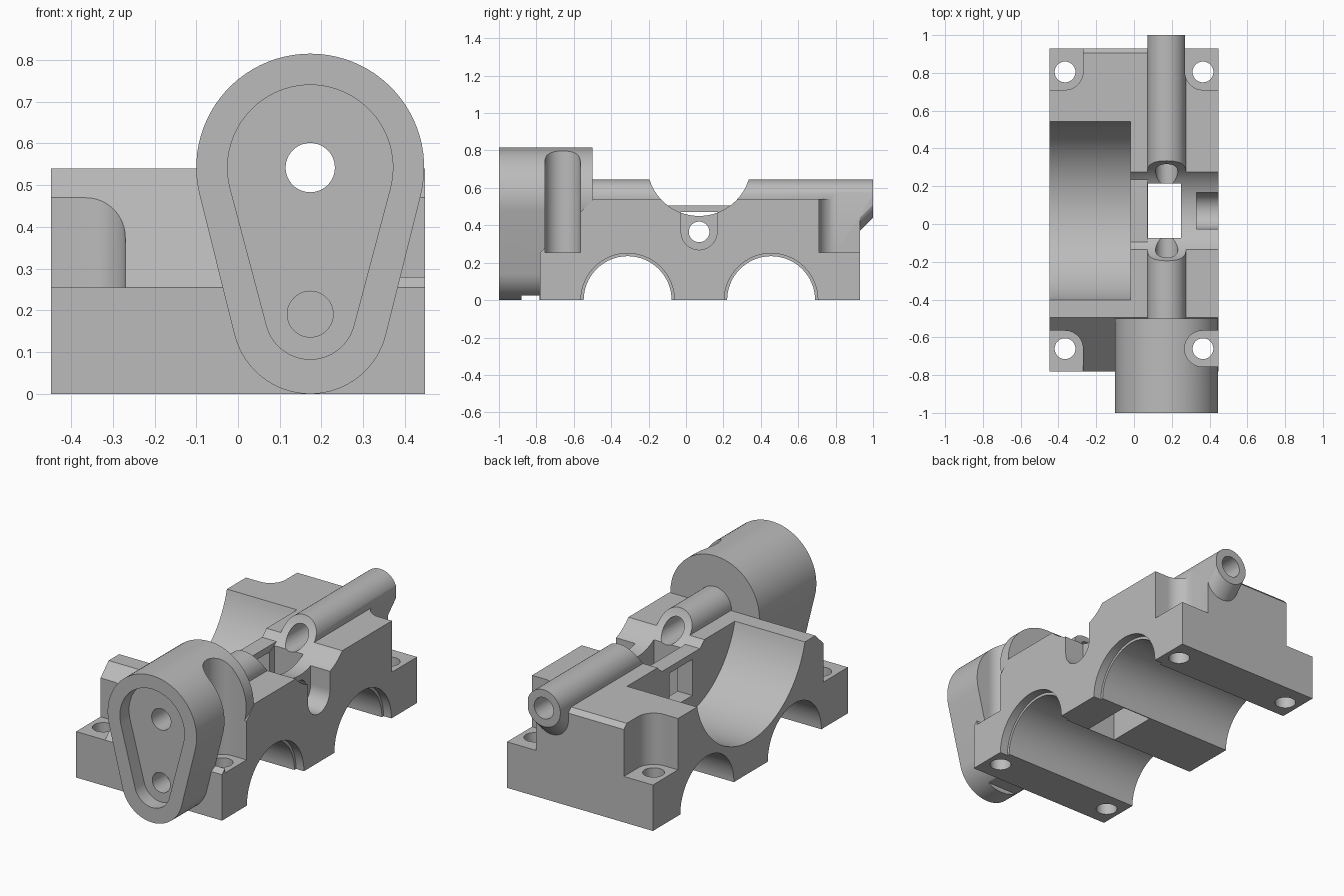
import bpy, bmesh, math
from mathutils import Vector

if "Cube" in bpy.data.objects:
    bpy.data.objects.remove(bpy.data.objects["Cube"])

grey = bpy.data.materials.new("cast_grey")
grey.diffuse_color = (0.5, 0.5, 0.5, 1)
grey.use_nodes = True
grey.node_tree.nodes["Principled BSDF"].inputs["Base Color"].default_value = grey.diffuse_color


def to_object(name, bm):
    bmesh.ops.recalc_face_normals(bm, faces=bm.faces)
    me = bpy.data.meshes.new(name)
    bm.to_mesh(me)
    bm.free()
    me.materials.append(grey)
    ob = bpy.data.objects.new(name, me)
    bpy.context.collection.objects.link(ob)
    return ob


def prism(name, pts, axis, a, b):
    """Extrude a 2D outline along an axis: x uses (y,z), y uses (x,z), z uses (x,y)."""
    put = {"x": lambda p, t: (t, p[0], p[1]),
           "y": lambda p, t: (p[0], t, p[1]),
           "z": lambda p, t: (p[0], p[1], t)}[axis]
    bm = bmesh.new()
    lo = [bm.verts.new(put(p, a)) for p in pts]
    hi = [bm.verts.new(put(p, b)) for p in pts]
    bm.faces.new(lo)
    bm.faces.new(hi)
    n = len(pts)
    for i in range(n):
        j = (i + 1) % n
        bm.faces.new((lo[i], lo[j], hi[j], hi[i]))
    return to_object(name, bm)


def arc(cx, cy, r, a0, a1, n):
    return [(cx + r * math.cos(math.radians(a0 + (a1 - a0) * i / n)),
             cy + r * math.sin(math.radians(a0 + (a1 - a0) * i / n))) for i in range(n + 1)]


def cyl(name, axis, c, r, a, b, n=64):
    return prism(name, arc(c[0], c[1], r, 0, 360, n)[:-1], axis, a, b)


def box(name, x0, x1, y0, y1, z0, z1):
    return prism(name, [(x0, y0), (x1, y0), (x1, y1), (x0, y1)], "z", z0, z1)


def combine(ob, tool, op):
    m = ob.modifiers.new("join", "BOOLEAN")
    m.operation, m.object, m.solver = op, tool, "EXACT"
    bpy.context.view_layer.update()
    deps = bpy.context.evaluated_depsgraph_get()
    me = bpy.data.meshes.new_from_object(ob.evaluated_get(deps))
    ob.modifiers.clear()
    ob.data = me
    bpy.data.objects.remove(tool)


def teardrop(r_top, r_low, zt=0.542, zl=0.187, x=0.173):
    a = math.degrees(math.asin((r_top - r_low) / (zt - zl)))
    return arc(x, zt, r_top, -a, 180 + a, 48) + arc(x, zl, r_low, 180 + a, 360 - a, 32)


TX, TZ = 0.173, 0.542     # shaft axis
MY = 0.07                 # middle of the cradle

# Main block with sloped front and chamfered back edge
block = prism("bearing_block", [(-0.78, 0), (0.93, 0), (0.93, 0.515), (0.905, 0.54),
                                (-0.495, 0.54), (-0.78, 0.255)], "x", -0.448, 0.448)


def cut(tool):
    combine(block, tool, "DIFFERENCE")


def add(tool):
    combine(block, tool, "UNION")


# Teardrop housing at the front and shaft tube along the top
add(prism("housing", teardrop(0.273, 0.187), "y", -1.0, -0.5))
add(cyl("tube", "y", (TX, TZ), 0.102, -0.6, 1.0))

# Sloped rounded support under the tube's back end
bm = bmesh.new()
for y in (0.85, 1.0):
    for p in arc(TX, TZ - (1.0 - y), 0.102, 0, 360, 64)[:-1]:
        bm.verts.new((p[0], y, p[1]))
for dx in (-0.102, 0.102):
    bm.verts.new((TX + dx, 0.85, TZ))
res = bmesh.ops.convex_hull(bm, input=bm.verts)
bmesh.ops.delete(bm, geom=[v for v in bm.verts if not v.link_faces], context="VERTS")
add(to_object("tube_support", bm))

# Trim under the base, and the small slot behind the housing
cut(box("base_trim", -1, 1, -1.5, 1.5, -0.3, 0))
cut(box("base_slot", -0.1, 0.448, -0.88, -0.782, -0.1, 0.025))

# Two bearing arches with a shallow counterbore on the right
for y in (-0.312, 0.455):
    cut(cyl("arch", "x", (y, 0), 0.235, -0.6, 0.6))
    cut(cyl("arch_step", "x", (y, 0), 0.25, 0.40, 0.6))

# Large round cradle on the left
cut(cyl("cradle", "x", (MY, 0.66), 0.4875, -0.6, -0.018, 128))

# Round saddle across the tube; flattened on the left of the tube
R, CZ = 0.278, 0.728
cut(cyl("saddle", "x", (MY, CZ), R, 0.071, 0.6, 96))
h = math.degrees(math.asin((CZ - 0.505) / R))
cut(prism("saddle_left", arc(MY, CZ, R, -h, 180 + h, 64), "x", -0.1, 0.0715))

# Bolt pads: three open corners and one side-open slot
P = 0.095
L = arc(-0.365, -0.66, P, 90, 0, 16)
cut(prism("pad_front_left", [(-0.6, -0.565)] + L + [(-0.27, -0.9), (-0.6, -0.9)], "z", 0.255, 1))
for s in (-1, 1):
    q = [(s * -x, y) for x, y in arc(-0.365, 0.805, P, -90, 0, 16)]
    cut(prism("pad_back", [(s * 0.6, 0.71)] + q + [(s * 0.27, 1.05), (s * 0.6, 1.05)],
              "z", 0.255, 0.9 if s < 0 else 0.8))
cut(prism("pad_front_right", arc(0.363, -0.66, P, 90, 270, 32) + [(0.6, -0.755), (0.6, -0.565)],
          "z", 0.255, 1))
for x in (-0.365, 0.365):
    for y in (-0.66, 0.805):
        cut(cyl("bolt_hole", "z", (x, y), 0.055, -0.1, 0.5, 48))

# Central opening, window towards the cradle, and right side pocket with hole
cut(box("centre_opening", 0.073, 0.25, -0.075, 0.215, -0.1, 0.8))
cut(box("window", -0.1, 0.1, -0.03, 0.17, 0.27, 0.47))
cut(prism("side_pocket", arc(MY, 0.365, 0.096, 180, 360, 32) + [(0.166, 0.7), (-0.026, 0.7)],
          "x", 0.33, 0.6))
cut(cyl("side_hole", "x", (MY, 0.365), 0.055, 0.2, 0.5, 48))

# Shaft bore, housing recess and blind hole
cut(cyl("bore", "y", (TX, TZ), 0.059, -1.2, 1.2, 48))
cut(prism("recess", teardrop(0.198, 0.108, zl=0.191), "y", -1.1, -0.92))
cut(cyl("blind_hole", "y", (TX, 0.191), 0.055, -1.1, -0.80, 48))

# Smooth round surfaces, keep edges sharp
bpy.context.view_layer.objects.active = block
block.select_set(True)
bpy.ops.object.shade_smooth_by_angle(angle=math.radians(25))
